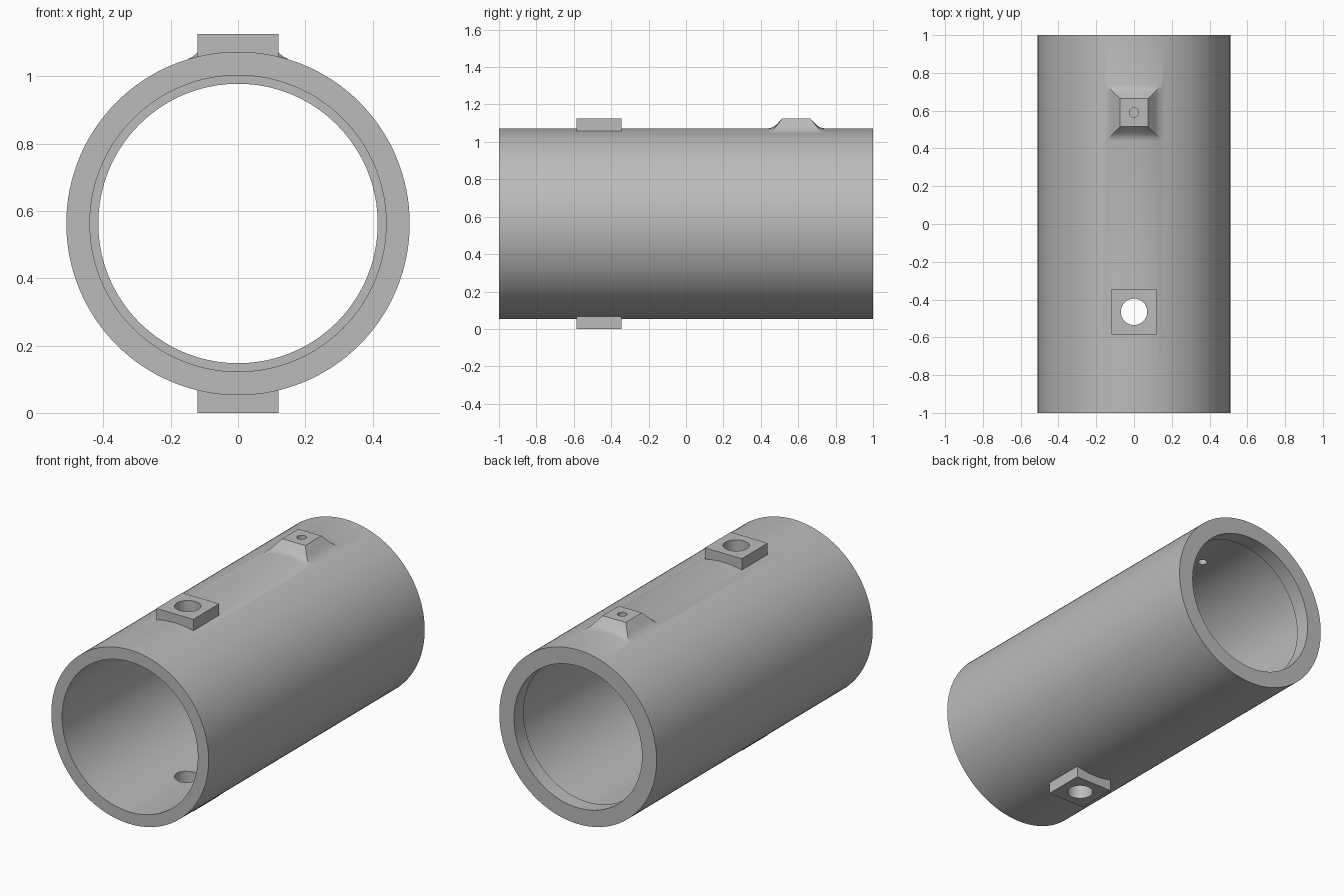
import bpy, bmesh
from math import sin, cos, pi, sqrt
from mathutils import Matrix

if "Cube" in bpy.data.objects:
    bpy.data.objects.remove(bpy.data.objects["Cube"], do_unlink=True)

R, AXIS, TOP = 0.51, 0.5625, 1.125
PAD_Y, BOSS_Y = -0.465, 0.59

grey = bpy.data.materials.new("plain grey")
grey.use_nodes = True
grey.diffuse_color = (0.5, 0.5, 0.5, 1)
grey.node_tree.nodes["Principled BSDF"].inputs["Base Color"].default_value = (0.5, 0.5, 0.5, 1)


def finish(name, bm):
    bmesh.ops.recalc_face_normals(bm, faces=bm.faces)
    mesh = bpy.data.meshes.new(name)
    bm.to_mesh(mesh)
    bm.free()
    mesh.materials.append(grey)
    obj = bpy.data.objects.new(name, mesh)
    bpy.context.collection.objects.link(obj)
    return obj


def loft(bm, rings, closed=False):
    loops = [[bm.verts.new(p) for p in ring] for ring in rings]
    pairs = list(zip(loops, loops[1:])) + ([(loops[-1], loops[0])] if closed else [])
    for a, b in pairs:
        for i in range(len(a)):
            j = (i + 1) % len(a)
            bm.faces.new((a[i], a[j], b[j], b[i]))
    return loops


def box(name, x, y, z0, z1, half):
    bm = bmesh.new()
    size = Matrix.Diagonal((2 * half, 2 * half, z1 - z0, 1))
    bmesh.ops.create_cube(bm, size=1, matrix=Matrix.Translation((x, y, (z0 + z1) / 2)) @ size)
    return finish(name, bm)


def drill(name, y, z0, z1, radius):
    bm = bmesh.new()
    bmesh.ops.create_cone(bm, cap_ends=True, segments=48, radius1=radius, radius2=radius,
                          depth=z1 - z0, matrix=Matrix.Translation((0, y, (z0 + z1) / 2)))
    obj = finish(name, bm)
    obj.hide_render = True
    return obj


def combine(target, other, operation):
    mod = target.modifiers.new(operation.lower(), "BOOLEAN")
    mod.object, mod.operation, mod.solver = other, operation, "EXACT"
    bpy.context.view_layer.objects.active = target
    bpy.ops.object.modifier_apply(modifier=mod.name)
    bpy.data.objects.remove(other, do_unlink=True)


# Tube with a narrower lip just inside the rear end
SEG = 128
profile = [(R, -1), (R, 1), (0.415, 1), (0.415, 0.91), (0.44, 0.91), (0.44, -1)]
bm = bmesh.new()
loft(bm, [[(r * sin(2 * pi * i / SEG), y, AXIS + r * cos(2 * pi * i / SEG))
           for i in range(SEG)] for r, y in profile], closed=True)
tube = finish("tube", bm)


# Flared square boss that blends into the curve of the tube
def square(half, blend, n=10):
    steps = [-half + 2 * half * i / n for i in range(n)]
    outline = ([(s, -half) for s in steps] + [(half, s) for s in steps]
               + [(-s, half) for s in steps] + [(-half, -s) for s in steps])
    ring = []
    for x, y in outline:
        skin = AXIS + sqrt(R * R - x * x)
        ring.append((x, BOSS_Y + y, skin + (TOP - skin) * blend))
    return ring


flare = [(0.075, 1), (0.09, 0.7), (0.105, 0.41), (0.115, 0.25), (0.125, 0.13),
         (0.135, 0.055), (0.145, 0.015), (0.155, -0.02)]
rings = [square(h, b) for h, b in flare]
rings.append([(x, y, z - 0.02) for x, y, z in rings[-1]])
bm = bmesh.new()
loops = loft(bm, rings)
bm.faces.new(loops[0])
# flat triangulated underside, buried in the wall
under = bm.faces.new(loops[-1])
bmesh.ops.triangulate(bm, faces=[under])
boss = finish("flared_boss", bm)

# Square pads above and below, joined to the wall
combine(tube, boss, "UNION")
combine(tube, box("top_pad", 0, PAD_Y, 1.03, TOP, 0.12), "UNION")
combine(tube, box("bottom_pad", 0, PAD_Y, 0, TOP - 1.03, 0.12), "UNION")

# Through holes in the pads and the small hole in the boss
combine(tube, drill("pad_hole_cutter", PAD_Y, -0.1, 1.3, 0.07), "DIFFERENCE")
combine(tube, drill("boss_hole_cutter", BOSS_Y, 0.8, 1.3, 0.025), "DIFFERENCE")

tube.select_set(True)
bpy.context.view_layer.objects.active = tube
bpy.ops.object.shade_smooth_by_angle(angle=0.5)
